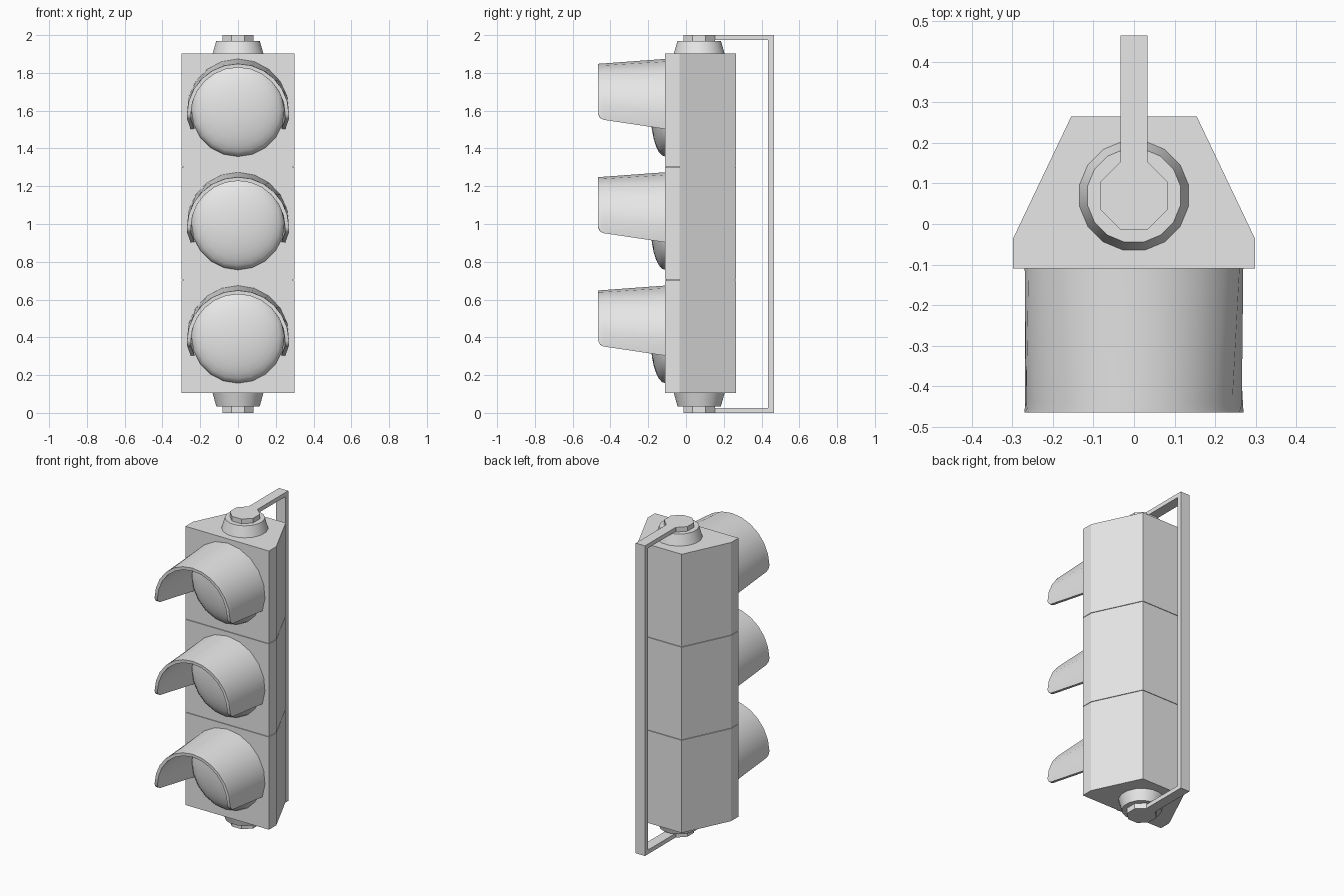
import bpy, bmesh, math
from mathutils import Matrix

if "Cube" in bpy.data.objects:
    bpy.data.objects.remove(bpy.data.objects["Cube"], do_unlink=True)

grey = bpy.data.materials.new("light_grey")
grey.use_nodes = True
grey.diffuse_color = (0.8, 0.8, 0.8, 1)
grey.node_tree.nodes["Principled BSDF"].inputs["Base Color"].default_value = (0.8, 0.8, 0.8, 1)


def finish(name, bm, smooth=None, thickness=0):
    mesh = bpy.data.meshes.new(name)
    bm.to_mesh(mesh)
    bm.free()
    mesh.materials.append(grey)
    ob = bpy.data.objects.new(name, mesh)
    bpy.context.collection.objects.link(ob)
    bpy.ops.object.select_all(action='DESELECT')
    ob.select_set(True)
    bpy.context.view_layer.objects.active = ob
    if thickness:
        mod = ob.modifiers.new("Shell", 'SOLIDIFY')
        mod.thickness = thickness
        mod.offset = -1
        bpy.ops.object.modifier_apply(modifier=mod.name)
    if smooth:
        bpy.ops.object.shade_smooth_by_angle(angle=math.radians(smooth))
    return ob


def prism(name, outline, z0, z1):
    bm = bmesh.new()
    face = bm.faces.new([bm.verts.new((x, y, z0)) for x, y in outline])
    ext = bmesh.ops.extrude_face_region(bm, geom=[face])
    top = [v for v in ext["geom"] if isinstance(v, bmesh.types.BMVert)]
    bmesh.ops.translate(bm, verts=top, vec=(0, 0, z1 - z0))
    bmesh.ops.recalc_face_normals(bm, faces=bm.faces)
    return finish(name, bm)


def box(name, x, y0, y1, z0, z1):
    return prism(name, [(-x, y0), (x, y0), (x, y1), (-x, y1)], z0, z1)


def frustum(name, sides, r0, r1, z0, z1, smooth=None):
    # Sides are turned so that flats face the axes
    bm = bmesh.new()
    turn = Matrix.Rotation(math.pi / sides, 4, 'Z')
    flat = math.cos(math.pi / sides)
    bmesh.ops.create_cone(bm, cap_ends=True, segments=sides, radius1=r0 / flat,
                          radius2=r1 / flat, depth=z1 - z0,
                          matrix=Matrix.Translation((0, 0.07, (z0 + z1) / 2)) @ turn)
    return finish(name, bm, smooth)


def visor(name, zc):
    # Sloping hood: each row holds depth, centre drop and lower end angle
    rows = [(-0.11, 0.0, -22), (-0.438, 0.024, -6), (-0.455, 0.025, -3.5), (-0.465, 0.026, 1)]
    steps, radius = 12, 0.27
    bm = bmesh.new()
    grid = []
    for y, drop, end in rows:
        ring = []
        for i in range(steps + 1):
            a = math.radians(end + (180 - 2 * end) * i / steps)
            ring.append(bm.verts.new((radius * math.cos(a), y,
                                      zc - drop + radius * math.sin(a))))
        grid.append(ring)
    for near, far in zip(grid, grid[1:]):
        for i in range(steps):
            bm.faces.new((near[i], near[i + 1], far[i + 1], far[i]))
    return finish(name, bm, 35, 0.02)


def lens(name, zc):
    bm = bmesh.new()
    place = (Matrix.Translation((0, -0.11, zc)) @ Matrix.Diagonal((0.247, 0.078, 0.247, 1))
             @ Matrix.Rotation(math.pi / 2, 4, 'X'))
    bmesh.ops.create_uvsphere(bm, u_segments=20, v_segments=14, radius=1, matrix=place)
    return finish(name, bm, 40)


# Housing: three sections around a slightly smaller core
half = [(0.298, -0.11), (0.298, -0.035), (0.155, 0.265)]
outline = half + [(-x, y) for x, y in reversed(half)]
core = [(x * 0.97, 0.07 + (y - 0.07) * 0.97) for x, y in outline]
prism("housing_core", core, 0.15, 1.85)
for label, zc in (("lower", 0.4), ("middle", 1.0), ("upper", 1.6)):
    prism(label + "_housing", outline, zc - 0.295, zc + 0.302)
    lens(label + "_lens", zc + 0.004)
    visor(label + "_visor", zc + 0.004)

# Mounts at both ends
frustum("top_collar", 16, 0.135, 0.115, 1.9, 1.97, 35)
frustum("top_cap", 8, 0.083, 0.083, 1.96, 2.0)
frustum("bottom_collar", 16, 0.115, 0.135, 0.035, 0.107, 35)
frustum("bottom_cap", 8, 0.083, 0.083, 0.0, 0.04)

# Rear bracket
box("bracket_post", 0.033, 0.435, 0.465, 0.0, 2.0)
box("top_bracket_arm", 0.033, 0.145, 0.435, 1.973, 2.0)
box("bottom_bracket_arm", 0.033, 0.145, 0.435, 0.0, 0.027)
